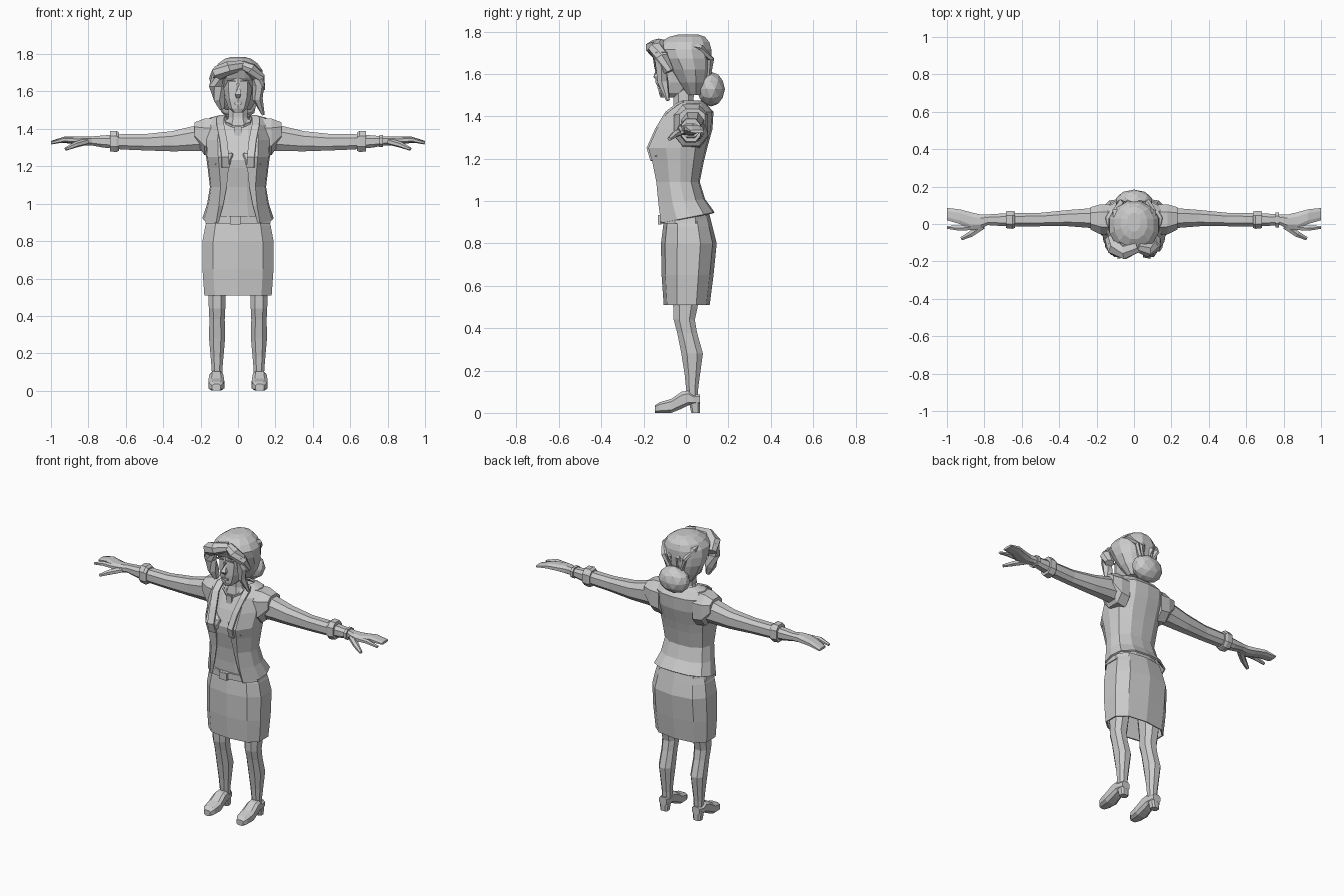
import bpy, bmesh, math
from mathutils import Vector

grey = bpy.data.materials.new("plain_grey")
grey.diffuse_color = (0.6, 0.6, 0.6, 1)


def make(name, bm, mirror=False, thick=0):
    bmesh.ops.recalc_face_normals(bm, faces=bm.faces)
    me = bpy.data.meshes.new(name)
    bm.to_mesh(me)
    bm.free()
    me.materials.append(grey)
    ob = bpy.data.objects.new(name, me)
    bpy.context.collection.objects.link(ob)
    if thick:
        m = ob.modifiers.new("thickness", 'SOLIDIFY')
        m.thickness = thick
    if mirror:
        ob.modifiers.new("mirror", 'MIRROR').use_clip = False
    return ob


def loft(name, rings, closed=True, cap0=True, cap1=True, **kw):
    """Skin a list of point rings, optionally capping the ends."""
    bm = bmesh.new()
    vs = [[bm.verts.new(p) for p in r] for r in rings]
    n = len(vs[0])
    for a, b in zip(vs, vs[1:]):
        for i in range(n if closed else n - 1):
            j = (i + 1) % n
            bm.faces.new((a[i], a[j], b[j], b[i]))
    if closed and cap0:
        bm.faces.new(vs[0])
    if closed and cap1:
        bm.faces.new(vs[-1])
    return make(name, bm, **kw)


def oval(n, p=0.8):
    """Unit outline with flat front and sides; smaller p is boxier."""
    pts = []
    for i in range(n):
        a = 2 * math.pi * (i + 0.5) / n
        c, s = math.cos(a), math.sin(a)
        pts.append((math.copysign(abs(c) ** p, c), math.copysign(abs(s) ** p, s)))
    mu, mv = max(u for u, v in pts), max(v for u, v in pts)
    return [(u / mu, v / mv) for u, v in pts]


def rings_z(rows, n=10, p=0.8, cx=0):
    """Rows of (z, half width, front y, back y)."""
    return [[(cx + u * w, (f + b) / 2 + v * (b - f) / 2, z) for u, v in oval(n, p)]
            for z, w, f, b in rows]


def rings_x(rows, n=8, p=0.8):
    """Rows of (x, y0, y1, z0, z1)."""
    return [[(x, (a + b) / 2 + u * (b - a) / 2, (c + d) / 2 + v * (d - c) / 2)
             for u, v in oval(n, p)] for x, a, b, c, d in rows]


def tube(name, path, n=6, flat=1, **kw):
    """Tapered tube along (x, y, z, radius) points."""
    pts = [Vector(q[:3]) for q in path]
    rings = []
    for i, q in enumerate(path):
        d = pts[min(i + 1, len(pts) - 1)] - pts[max(i - 1, 0)]
        rot = d.to_track_quat('Z', 'Y')
        rings.append([pts[i] + rot @ Vector((u * q[3], v * q[3] * flat, 0))
                      for u, v in oval(n, 1)])
    return loft(name, rings, **kw)


def box(name, c, s, **kw):
    bm = bmesh.new()
    bmesh.ops.create_cube(bm, size=1)
    for v in bm.verts:
        v.co = Vector([c[i] + v.co[i] * s[i] for i in range(3)])
    return make(name, bm, **kw)


def blob(name, c, r, sub=2, **kw):
    bm = bmesh.new()
    bmesh.ops.create_icosphere(bm, subdivisions=sub, radius=1)
    for v in bm.verts:
        v.co = Vector([c[i] + v.co[i] * r[i] for i in range(3)])
    return make(name, bm, **kw)


# Skirt, belt and buckle
loft("skirt", rings_z([(.51, .18, -.105, .112), (.65, .19, -.115, .13), (.8, .19, -.118, .145),
                       (.88, .175, -.108, .125), (.94, .155, -.1, .11)], 10, .75),
     cap0=False, thick=.008)
loft("belt", rings_z([(.895, .175, -.122, .115), (.935, .168, -.122, .11)], 10, .75))
box("buckle", (-.015, -.124, .912), (.055, .018, .045))

# Blouse and chest under the jacket
loft("blouse", rings_z([(.9, .16, -.105, .1), (1.0, .145, -.11, .07), (1.09, .135, -.12, .05),
                        (1.19, .145, -.14, .07), (1.235, .15, -.145, .08), (1.33, .155, -.11, .105),
                        (1.41, .155, -.07, .11), (1.45, .12, -.04, .08)], 12, .8))
blob("bust", (.075, -.115, 1.24), (.065, .055, .065), 1, mirror=True)

# Jacket with an open front: z, half width, front y, back y, opening half width, hem slant
jacket = [(.92, .19, -.118, .135, .105, .2), (1.0, .165, -.13, .09, .08, .1),
          (1.09, .15, -.14, .065, .06, 0), (1.19, .162, -.16, .085, .05, 0),
          (1.25, .17, -.178, .1, .052, 0), (1.34, .175, -.138, .125, .062, 0),
          (1.42, .172, -.09, .13, .078, 0), (1.46, .15, -.04, .095, .08, 0),
          (1.475, .09, -.01, .07, .065, 0)]
halves, lapel = [], []
for z, w, f, b, o, sl in jacket:
    d = b - f
    pts = [(o, f + .01), (max(.62 * w, o + .012), f), (.96 * w, f + .3 * d), (w, f + .55 * d),
           (.88 * w, b - .2 * d), (.5 * w, b - .03 * d), (0, b)]
    halves.append([(x, y, z + sl * y) for x, y in pts])
    if z > 1.1:
        lapel.append([(o - .004, f, z), (o + .035, f - .008, z)])
loft("jacket", halves, closed=False, mirror=True, thick=.01)
loft("lapel", lapel, closed=False, mirror=True, thick=.01)

# Cap sleeves, arms, cuffs
loft("cap_sleeve", rings_x([(.12, -.06, .105, 1.25, 1.455), (.18, -.055, .105, 1.26, 1.455),
                            (.232, -.03, .09, 1.34, 1.435)]), mirror=True)
loft("arm", rings_x([(.14, -.03, .09, 1.28, 1.42), (.22, -.022, .085, 1.282, 1.42),
                     (.35, -.012, .075, 1.28, 1.388), (.5, -.012, .06, 1.285, 1.372),
                     (.62, -.014, .06, 1.29, 1.372), (.72, -.01, .055, 1.3, 1.365),
                     (.8, -.005, .05, 1.315, 1.358)]), mirror=True)
loft("cuff", rings_x([(.635, -.02, .066, 1.283, 1.38), (.65, -.026, .07, 1.276, 1.39),
                      (.685, -.022, .068, 1.28, 1.388)]), mirror=True)
loft("bracelet", rings_x([(.757, -.018, .062, 1.302, 1.368), (.775, -.018, .062, 1.302, 1.368)]))

# Hands
loft("hand", rings_x([(.78, -.005, .05, 1.312, 1.36), (.82, -.025, .05, 1.312, 1.36),
                      (.87, -.03, .062, 1.318, 1.358), (.93, .0, .078, 1.325, 1.358),
                      (1.0, .02, .086, 1.322, 1.336)]), mirror=True)
tube("index_finger", [(.84, -.014, 1.338, .016), (.93, -.022, 1.342, .014),
                      (.998, -.018, 1.325, .008)], mirror=True)
tube("thumb", [(.81, -.01, 1.332, .018), (.87, -.052, 1.315, .016),
               (.922, -.078, 1.292, .009)], mirror=True)

# Legs and heeled shoes
loft("leg", rings_z([(.05, .026, .01, .055), (.12, .029, .0, .058), (.18, .034, -.006, .066),
                     (.28, .043, -.022, .08), (.38, .041, -.042, .052), (.44, .044, -.058, .042),
                     (.5, .046, -.06, .055), (.62, .055, -.07, .07)], 8, .85, .112), mirror=True)
shoe = [(-.147, 0, .035, .022), (-.125, 0, .05, .037), (-.07, 0, .066, .043), (-.02, .02, .1, .038),
        (.01, .035, .105, .035), (.035, .04, .085, .034), (.067, .04, .088, .026)]
loft("shoe", [[(.116 + u * w, y, (a + b) / 2 + v * (b - a) / 2) for u, v in oval(8, .6)]
              for y, a, b, w in shoe], mirror=True)
loft("heel", rings_z([(0, .024, .025, .066), (.06, .03, .012, .067)], 8, .6, .116), mirror=True)

# Neck, head and face
loft("neck", rings_z([(1.4, .075, -.07, .06), (1.46, .052, -.058, .035), (1.56, .05, -.06, .04)], 8))
loft("head", rings_z([(1.488, .026, -.12, -.04), (1.51, .05, -.128, .01), (1.56, .068, -.132, .06),
                      (1.62, .076, -.13, .085), (1.69, .074, -.125, .09), (1.74, .05, -.09, .07)], 10))
tube("nose", [(0, -.128, 1.64, .008), (0, -.138, 1.585, .016), (0, -.128, 1.572, .01)], 4)
box("brow", (.036, -.13, 1.655), (.045, .008, .008), mirror=True)
box("mouth", (0, -.13, 1.535), (.04, .008, .01))

# Hair: main mass, fringe sweeps, side locks, strands and bun
loft("hair", rings_z([(1.5, .065, .0, .075), (1.56, .105, -.045, .1), (1.62, .128, -.085, .115),
                      (1.672, .135, -.125, .12), (1.715, .13, -.145, .12), (1.75, .105, -.12, .11),
                      (1.775, .07, -.08, .09), (1.785, .035, -.04, .06)], 12, .95))
tube("fringe_left", [(.02, -.12, 1.74, .03), (-.05, -.148, 1.725, .04), (-.1, -.125, 1.7, .045),
                     (-.125, -.075, 1.66, .03)], 7, .9)
tube("fringe_right", [(.02, -.12, 1.745, .025), (.07, -.138, 1.72, .036), (.108, -.115, 1.675, .036),
                      (.118, -.08, 1.61, .025)], 7, .9)
tube("lock_left", [(-.105, -.12, 1.7, .035), (-.115, -.115, 1.63, .036), (-.1, -.105, 1.56, .034),
                   (-.085, -.1, 1.505, .014)], 6)
tube("lock_right", [(.1, -.12, 1.7, .03), (.108, -.118, 1.63, .028), (.105, -.108, 1.56, .025),
                    (.135, -.085, 1.475, .008)], 6)
for i, x in enumerate((-.09, -.035, .035, .09)):
    k = abs(x)
    tube("hair_strand_%d" % (i + 1),
         [(x * .5, -.12, 1.745 - k * .1, .014), (x * .95, -.03, 1.778 - k * .4, .02),
          (x * 1.05, .07, 1.758 - k * .4, .02), (x * .8, .115, 1.67, .016),
          (x * .4, .1, 1.57, .012)], 5, .8)
blob("hair_bun", (0, .118, 1.528), (.102, .066, .082))

# Necklace and pendant
tube("necklace", [(.075, -.01, 1.468, .005), (.06, -.06, 1.43, .005), (.025, -.08, 1.412, .005),
                  (-.025, -.08, 1.412, .005), (-.06, -.06, 1.43, .005), (-.075, -.01, 1.468, .005)], 4)
box("pendant", (0, -.085, 1.388), (.036, .016, .05))
